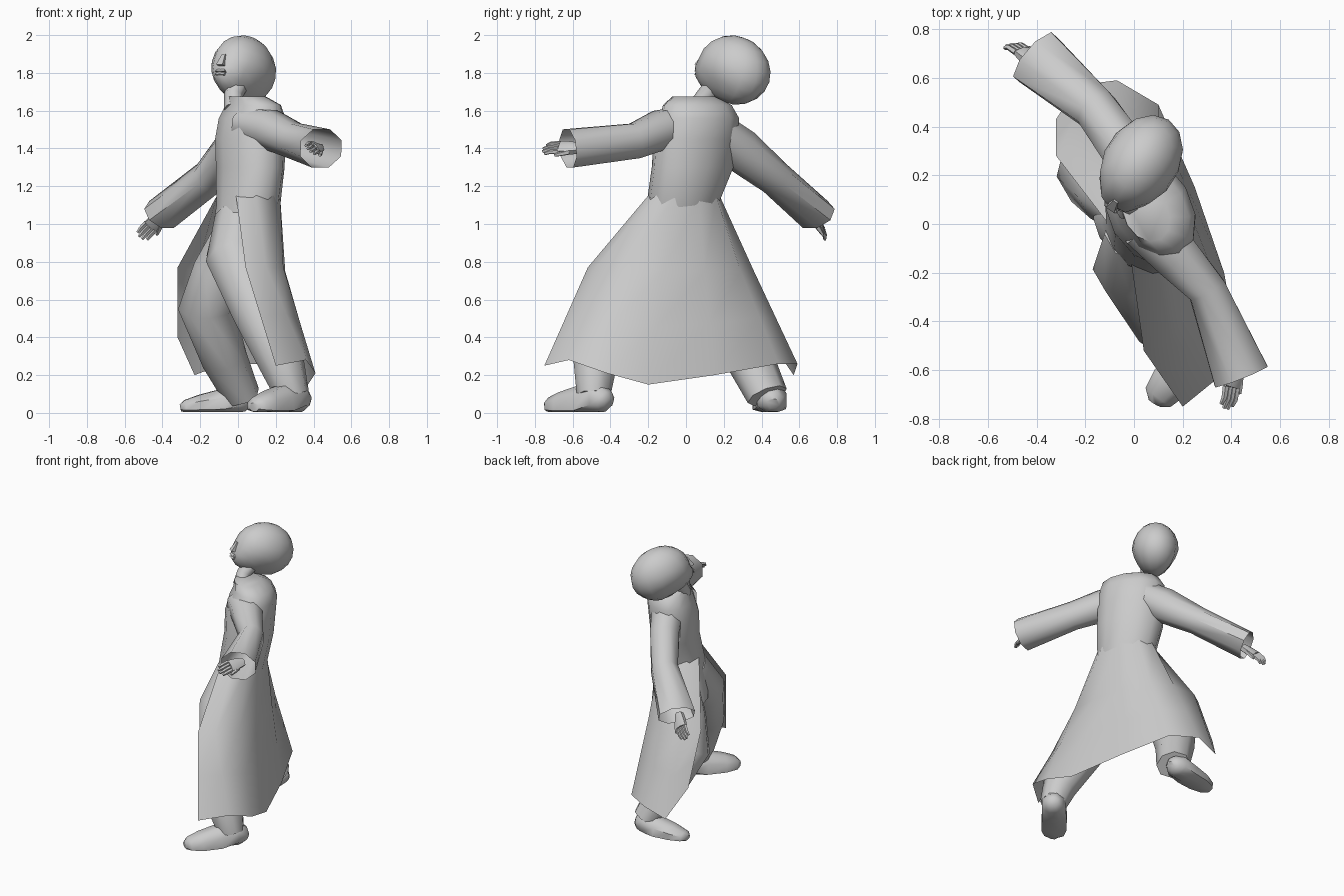
import bpy
import bmesh
from math import sin, cos, pi, radians
from mathutils import Vector, Matrix

cube = bpy.data.objects.get("Cube")
if cube:
    bpy.data.objects.remove(cube, do_unlink=True)

grey = bpy.data.materials.new("plain_grey")
grey.use_nodes = True
grey.diffuse_color = (0.6, 0.6, 0.6, 1)
grey.node_tree.nodes["Principled BSDF"].inputs["Base Color"].default_value = (0.6, 0.6, 0.6, 1)

UP = Vector((0, 0, 1))
FACING = Vector((-0.86, -0.5, 0))   # chest direction
LEFT = Vector((0.5, -0.86, 0))      # shoulder line


def finish(name, bm):
    """Turn a bmesh into a smooth shaded object."""
    bmesh.ops.recalc_face_normals(bm, faces=bm.faces[:])
    mesh = bpy.data.meshes.new(name)
    bm.to_mesh(mesh)
    bm.free()
    obj = bpy.data.objects.new(name, mesh)
    bpy.context.collection.objects.link(obj)
    mesh.materials.append(grey)
    bpy.ops.object.select_all(action="DESELECT")
    obj.select_set(True)
    bpy.context.view_layer.objects.active = obj
    bpy.ops.object.shade_smooth_by_angle(angle=radians(50))


def loft(name, rows, closed=True, cap_start=False, cap_end=False, floor=None):
    """Skin a sequence of equally long point rows with quads."""
    bm = bmesh.new()
    grid = []
    for row in rows:
        points = [Vector(p) for p in row]
        if floor is not None:
            for p in points:
                p.z = max(p.z, floor)
        grid.append([bm.verts.new(p) for p in points])
    count = len(grid[0])
    for low, high in zip(grid, grid[1:]):
        for i in range(count if closed else count - 1):
            j = (i + 1) % count
            bm.faces.new((low[i], low[j], high[j], high[i]))
    if cap_start:
        bm.faces.new(grid[0])
    if cap_end:
        bm.faces.new(grid[-1])
    finish(name, bm)


def tube(name, stations, ref=UP, sides=8, cap_end=True, floor=None):
    """Limb along a path; each station is x, y, z, half width, half depth."""
    path = [Vector(s[:3]) for s in stations]
    rows = []
    for i, s in enumerate(stations):
        tangent = (path[min(i + 1, len(path) - 1)] - path[max(i - 1, 0)]).normalized()
        across = tangent.cross(ref).normalized()
        other = across.cross(tangent)
        turns = [2 * pi * (k + 0.5) / sides for k in range(sides)]
        rows.append([path[i] + across * s[3] * cos(a) + other * s[4] * sin(a) for a in turns])
    loft(name, rows, True, True, cap_end, floor)


def body_point(x, y, z, wide, deep, degrees):
    """Point on an oval turned along the shoulder line."""
    a = radians(degrees)
    return Vector((x, y, z)) + LEFT * wide * cos(a) - FACING * deep * sin(a)


# Robe bodice with the seat below and the collar on top
bodice = [
    (-0.03, 0.01, 0.83, 0.16, 0.13),
    (0.02, -0.02, 0.98, 0.18, 0.145),
    (0.055, -0.02, 1.1, 0.2, 0.16),
    (0.065, 0.035, 1.3, 0.235, 0.165),
    (0.065, 0.05, 1.45, 0.24, 0.17),
    (0.075, 0.07, 1.56, 0.23, 0.16),
    (0.08, 0.06, 1.63, 0.2, 0.13),
    (0.05, 0.04, 1.675, 0.12, 0.09),
]
loft("robe_bodice", [[body_point(*s, 30 * k) for k in range(12)] for s in bodice],
     cap_start=True, cap_end=True)

# Open fronted robe skirt, from the left front edge around the back
hem = [(0.2, -0.75, 0.25), (0.36, -0.62, 0.28), (0.41, -0.42, 0.21),
       (0.37, -0.2, 0.15), (0.25, 0.15, 0.2), (0.1, 0.49, 0.26),
       (-0.07, 0.59, 0.26), (-0.23, 0.57, 0.2), (-0.32, 0.43, 0.4)]
thigh = [(0.04, -0.52, 0.77), (0.15, -0.48, 0.77), (0.24, -0.33, 0.77),
         (0.25, -0.12, 0.75), (0.21, 0.1, 0.75), (0.1, 0.29, 0.75),
         (-0.05, 0.36, 0.75), (-0.22, 0.36, 0.75), (-0.32, 0.28, 0.77)]
waist = [body_point(0.055, -0.01, 1.15, 0.202, 0.156, -60 + 37.5 * k) for k in range(9)]
knee = [Vector(a).lerp(Vector(b), 0.5) for a, b in zip(hem, thigh)]
loft("robe_skirt", [hem, knee, thigh, waist], closed=False)

# Sleeves, open at the cuffs
tube("left_sleeve", [(0.05, 0, 1.53, 0.12, 0.1), (0.17, -0.13, 1.5, 0.105, 0.11),
                     (0.3, -0.27, 1.44, 0.085, 0.1), (0.44, -0.625, 1.4, 0.125, 0.11)], cap_end=False)
tube("right_sleeve", [(0.03, 0.17, 1.48, 0.11, 0.11), (-0.03, 0.29, 1.39, 0.105, 0.12),
                      (-0.155, 0.47, 1.245, 0.095, 0.095), (-0.405, 0.685, 1.05, 0.13, 0.09)], cap_end=False)

# Trouser legs
tube("left_trouser", [(0, -0.04, 1.04, 0.13, 0.12), (-0.02, -0.17, 0.82, 0.16, 0.15),
                      (0.1, -0.38, 0.53, 0.14, 0.13), (0.24, -0.485, 0.24, 0.115, 0.12),
                      (0.29, -0.49, 0.09, 0.09, 0.09)], ref=FACING)
tube("right_trouser", [(0.01, 0.05, 0.99, 0.12, 0.12), (-0.1, 0.14, 0.75, 0.15, 0.14),
                       (-0.17, 0.2, 0.56, 0.165, 0.145), (-0.07, 0.34, 0.28, 0.13, 0.12),
                       (0.02, 0.43, 0.09, 0.115, 0.095)], ref=FACING)

# Shoes with flat soles
tube("left_shoe", [(0.36, -0.41, 0.05, 0.035, 0.03), (0.345, -0.425, 0.06, 0.06, 0.06),
                   (0.31, -0.46, 0.08, 0.085, 0.1), (0.23, -0.55, 0.05, 0.09, 0.1),
                   (0.15, -0.65, 0.04, 0.09, 0.075), (0.1, -0.71, 0.035, 0.07, 0.05),
                   (0.085, -0.735, 0.03, 0.03, 0.025)], floor=0.005)
tube("right_shoe", [(0.07, 0.46, 0.05, 0.035, 0.03), (0.05, 0.46, 0.06, 0.06, 0.06),
                    (0, 0.455, 0.07, 0.085, 0.09), (-0.09, 0.445, 0.05, 0.09, 0.08),
                    (-0.2, 0.43, 0.04, 0.085, 0.06), (-0.28, 0.42, 0.03, 0.06, 0.04),
                    (-0.305, 0.42, 0.025, 0.03, 0.02)], floor=0.005)


# Hands with four fingers and a thumb
def hand(side, wrist, knuckle, tip, palm, thumb_sign):
    wrist, knuckle, tip, palm = Vector(wrist), Vector(knuckle), Vector(tip), Vector(palm)
    across = (tip - wrist).cross(palm).normalized()
    middle = wrist.lerp(knuckle, 0.5)
    tube(side + "_palm", [(*wrist, 0.03, 0.028), (*middle, 0.042, 0.028), (*knuckle, 0.046, 0.02)],
         ref=palm, sides=6)
    for k in range(4):
        shift = across * (k - 1.5) * 0.021
        end = tip + shift - (tip - knuckle) * abs(k - 1.5) * 0.15
        bend = knuckle.lerp(tip, 0.5) + shift + palm * 0.008
        tube(f"{side}_finger_{k + 1}", [(*(knuckle + shift), 0.013, 0.014), (*bend, 0.012, 0.012),
                                        (*end, 0.008, 0.008)], ref=palm, sides=5)
    root = middle + across * thumb_sign * 0.03
    top = knuckle.lerp(tip, 0.2) + across * thumb_sign * 0.055
    tube(side + "_thumb", [(*root, 0.016, 0.016), (*root.lerp(top, 0.6), 0.013, 0.013),
                           (*top, 0.008, 0.008)], ref=palm, sides=5)


hand("left", (0.43, -0.56, 1.4), (0.4, -0.67, 1.405), (0.375, -0.765, 1.39), (0.7, 0, 0.7), -1)
hand("right", (-0.4, 0.65, 1.05), (-0.46, 0.71, 0.99), (-0.52, 0.735, 0.92), (0, 1, 0.3), 1)

# Neck
tube("neck", [(-0.02, 0.06, 1.61, 0.055, 0.055), (-0.025, 0.105, 1.68, 0.05, 0.05),
              (0.01, 0.18, 1.76, 0.06, 0.06)], ref=FACING)

# Head, shaped in its own frame then turned and tipped back
pose = (Matrix.Translation((0.03, 0.255, 1.815)) @ Matrix.Rotation(radians(-33), 4, "Z")
        @ Matrix.Rotation(radians(-20), 4, "X"))
bm = bmesh.new()
bmesh.ops.create_uvsphere(bm, u_segments=14, v_segments=10, radius=1)
for v in bm.verts:
    x, y, z = v.co
    if z < 0 and y < 0.3:
        x *= 1 + 0.25 * z             # narrow jaw
    if y < 0 and z < 0:
        y *= 1 - 0.4 * z              # jutting chin
    v.co = pose @ Vector((x * 0.155, max(y, -1) * 0.21, z * 0.18))
finish("head", bm)


def face_block(name, centre, size, top_scale):
    """Small block on the face, tapered towards its upper edge."""
    bm = bmesh.new()
    bmesh.ops.create_cube(bm, size=1)
    for v in bm.verts:
        if v.co.z > 0:
            v.co.x *= top_scale
            v.co.y = max(v.co.y, -0.1)
        v.co = pose @ (Vector(centre) + Vector(a * b for a, b in zip(v.co, size)))
    finish(name, bm)


# Nose and lips
face_block("nose", (0, -0.208, -0.02), (0.04, 0.05, 0.065), 0.5)
face_block("upper_lip", (0, -0.207, -0.078), (0.06, 0.022, 0.014), 0.7)
face_block("lower_lip", (0, -0.205, -0.096), (0.05, 0.018, 0.014), 1.1)
